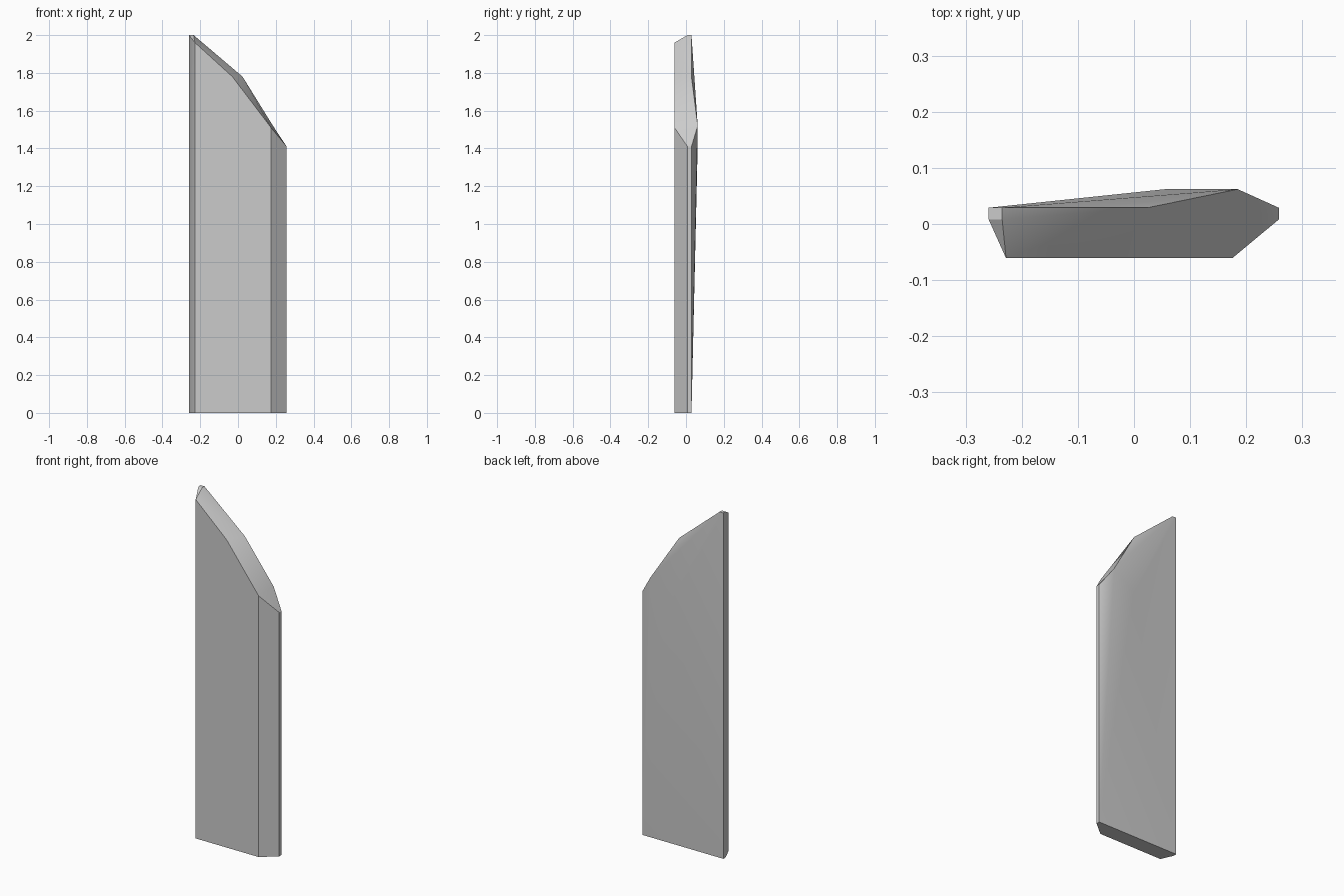
import bpy, bmesh, math

cube = bpy.data.objects.get("Cube")
if cube:
    bpy.data.objects.remove(cube, do_unlink=True)

# Single grey material
grey = bpy.data.materials.new("plain_grey")
grey.use_nodes = True
colour = (0.6, 0.6, 0.6, 1)
grey.diffuse_color = colour
grey.node_tree.nodes["Principled BSDF"].inputs["Base Color"].default_value = colour

FRONT, MID, BACK, BULGE = -0.061, 0.008, 0.029, 0.062
LEFT, RIGHT = -0.259, 0.258

bm = bmesh.new()
v = {}


def point(name, x, y, z):
    v[name] = bm.verts.new((x, y, z))


def face(names):
    bm.faces.new([v[n] for n in names.split()])


# Upright corners: bottom outline, each raised to its own height
corners = [("front_l", -0.228, FRONT, 1.96), ("front_r", 0.175, FRONT, 1.51),
           ("mid_r", RIGHT, MID, 1.41), ("back_r", RIGHT, BACK, 1.41),
           ("back_l", LEFT, BACK, 2), ("mid_l", LEFT, MID, 2)]
for name, x, y, top in corners:
    point(name + "_low", x, y, 0)
    point(name, x, y, top)

# Extra points along the slanted top
point("tip_mid", -0.235, MID, 2)
point("tip_back", -0.235, BACK, 2)
point("knee_front", -0.03, FRONT, 1.78)
point("knee_back", 0.024, BACK, 1.78)

# Raised points on the back
point("ridge", 0.185, BULGE, 1.52)
point("hump", 0.055, BULGE, 1.42)

# Base, front and edge walls
face(" ".join(c[0] + "_low" for c in reversed(corners)))
face("front_l_low front_r_low front_r knee_front front_l")
for a, b in (("front_r", "mid_r"), ("mid_r", "back_r"),
             ("back_l", "mid_l"), ("mid_l", "front_l")):
    face(f"{a}_low {b}_low {b} {a}")

# Slanted top
face("mid_l tip_mid tip_back back_l")
for tri in ("front_l tip_mid mid_l", "front_l knee_front knee_back",
            "front_l knee_back tip_mid", "tip_mid knee_back tip_back",
            "knee_front front_r knee_back", "front_r ridge knee_back",
            "front_r mid_r ridge", "mid_r back_r ridge"):
    face(tri)

# Faceted back
for tri in ("back_r_low ridge back_r", "back_r_low hump ridge",
            "back_r_low back_l_low hump", "back_l_low back_l hump",
            "back_l tip_back hump", "tip_back ridge hump",
            "tip_back knee_back ridge"):
    face(tri)

bmesh.ops.recalc_face_normals(bm, faces=bm.faces)
mesh = bpy.data.meshes.new("slanted_panel")
bm.to_mesh(mesh)
bm.free()
mesh.materials.append(grey)

panel = bpy.data.objects.new("slanted_panel", mesh)
bpy.context.collection.objects.link(panel)
bpy.ops.object.select_all(action="DESELECT")
panel.select_set(True)
bpy.context.view_layer.objects.active = panel
bpy.ops.object.shade_smooth_by_angle(angle=math.radians(30))
